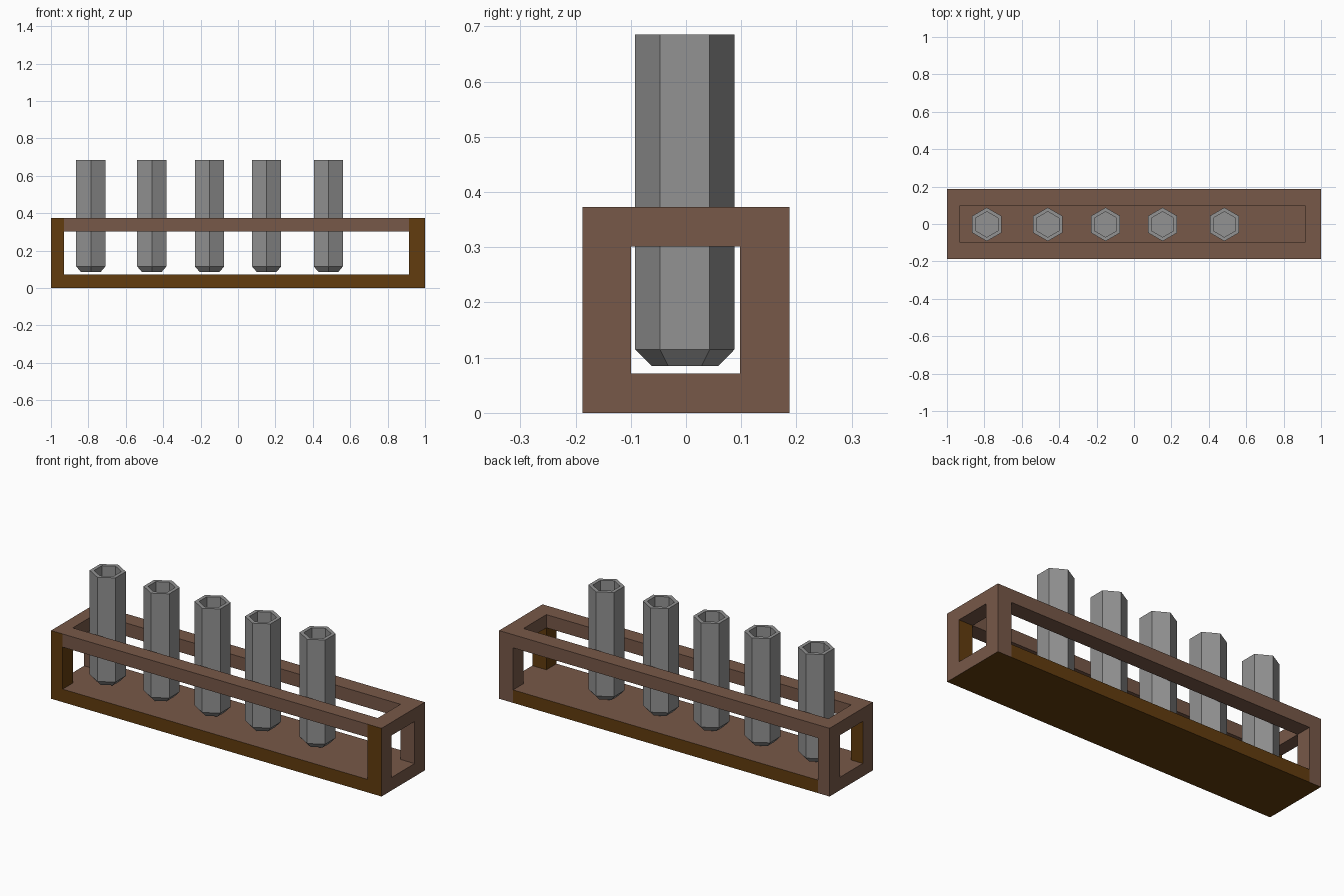
import bpy, bmesh, math
from mathutils import Vector

if "Cube" in bpy.data.objects:
    bpy.data.objects.remove(bpy.data.objects["Cube"])


def material(name, hex_code):
    def lin(c):
        c /= 255
        return c / 12.92 if c <= 0.04045 else ((c + 0.055) / 1.055) ** 2.4
    m = bpy.data.materials.new(name)
    rgb = [lin((hex_code >> s) & 255) for s in (16, 8, 0)]
    m.diffuse_color = (*rgb, 1)
    m.use_nodes = True
    m.node_tree.nodes["Principled BSDF"].inputs["Base Color"].default_value = m.diffuse_color
    return m


def add_object(name, mesh, location=(0, 0, 0)):
    ob = bpy.data.objects.new(name, mesh)
    ob.location = location
    bpy.context.collection.objects.link(ob)
    return ob


wood = material("brown wood", 0x775848)
dark_wood = material("dark brown wood", 0x623C0E)
grey = material("grey tube", 0x929292)

# Rack: a 3 x 3 x 3 layout of blocks, keeping only the outer skin
cuts = ((-1, -0.93, 0.915, 1), (-0.1875, -0.10, 0.098, 0.1875), (0, 0.071, 0.301, 0.373))


def solid(c):
    i, j, k = c
    if min(c) < 0 or max(c) > 2:
        return False
    if k == 0:
        return True                      # base board
    if k == 1:
        return i != 1 and j != 1         # four corner posts
    return not (i == 1 and j == 1)       # top frame


def is_dark(c, axis, step):
    i, j, k = c
    if axis == 2:
        return step < 0 and k == 0                       # underside
    if axis == 1 and step < 0 and j == 0:
        return not (i == 1 and k == 2)                   # front, except top rail
    if axis == 1 and step > 0 and j == 2:
        return i == 1 and k == 0                         # back edge of base
    if k == 1 and j == 0:                                # inner sides of front posts
        return axis == 1 or (step > 0) == (i == 0)
    return False


bm = bmesh.new()
cells = [(i, j, k) for i in range(3) for j in range(3) for k in range(3)]
for c in filter(solid, cells):
    for axis in range(3):
        for step in (-1, 1):
            n = list(c)
            n[axis] += step
            if solid(n):
                continue
            u, v = (axis + 1) % 3, (axis + 2) % 3
            corners = []
            for du, dv in ((0, 0), (1, 0), (1, 1), (0, 1)):
                p = Vector()
                p[axis] = cuts[axis][c[axis] + (step > 0)]
                p[u] = cuts[u][c[u] + du]
                p[v] = cuts[v][c[v] + dv]
                corners.append(bm.verts.new(p))
            if step < 0:
                corners.reverse()
            bm.faces.new(corners).material_index = int(is_dark(c, axis, step))
bmesh.ops.remove_doubles(bm, verts=bm.verts, dist=0.0005)
rack_mesh = bpy.data.meshes.new("rack")
bm.to_mesh(rack_mesh)
bm.free()
rack_mesh.materials.append(wood)
rack_mesh.materials.append(dark_wood)
add_object("rack", rack_mesh)

# Hexagonal tube: profile rings from the foot up, over the rim and down inside
profile = ((0.0605, 0.085), (0.09, 0.115), (0.09, 0.685), (0.068, 0.685), (0.068, 0.115))
bm = bmesh.new()
rings = []
for r, z in profile:
    angles = [math.radians(90 + 60 * s) for s in range(6)]
    rings.append([bm.verts.new((r * math.cos(a), r * math.sin(a), z)) for a in angles])
for lo, hi in zip(rings, rings[1:]):
    for s in range(6):
        t = (s + 1) % 6
        bm.faces.new((lo[s], lo[t], hi[t], hi[s]))
bm.faces.new(rings[0][::-1])
bm.faces.new(rings[-1])
tube_mesh = bpy.data.meshes.new("tube")
bm.to_mesh(tube_mesh)
bm.free()
tube_mesh.materials.append(grey)

# Five tubes standing in the rack
for n, x in enumerate((-0.787, -0.461, -0.152, 0.153, 0.483), 1):
    add_object(f"tube_{n}", tube_mesh, (x, -0.002, 0))
